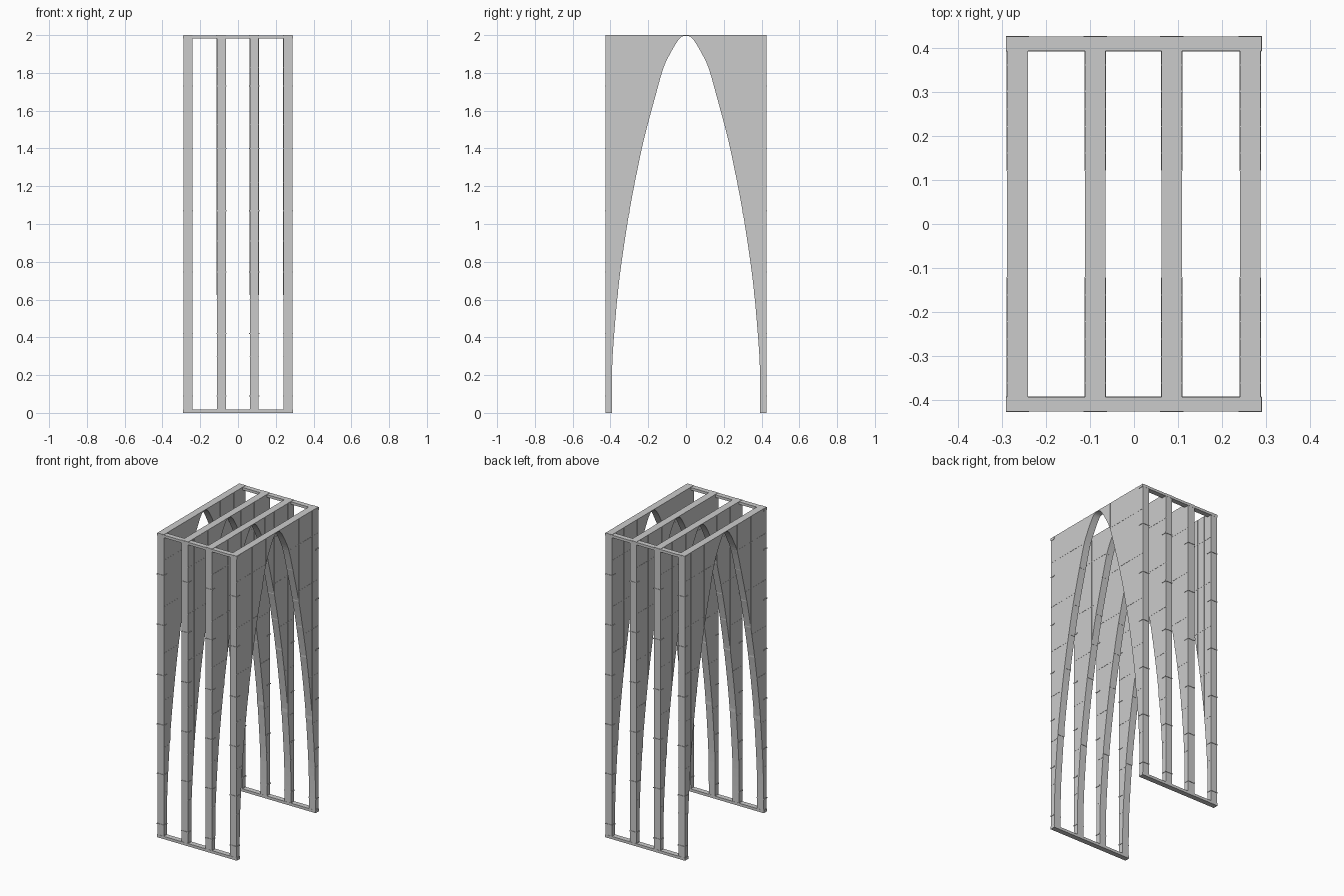
import bpy, bmesh
from mathutils import Vector

if "Cube" in bpy.data.objects:
    bpy.data.objects.remove(bpy.data.objects["Cube"])

RIB_X = (-0.265, -0.088, 0.086, 0.264)
W, DEPTH, H = 0.047, 0.425, 2.0
# half arch: (y, z) from crown to foot
ARCH = [(0, 1.996), (0.025, 1.99), (0.05, 1.96), (0.085, 1.90), (0.12, 1.825),
        (0.16, 1.685), (0.22, 1.46), (0.26, 1.275), (0.30, 1.065),
        (0.335, 0.84), (0.36, 0.645), (0.38, 0.42), (0.391, 0.24), (0.393, 0)]


def smooth(pts, n=4):
    # Catmull-Rom through the arch points
    p = [Vector(q) for q in pts]
    p = [Vector((-p[1].x, p[1].y))] + p + [p[-1] * 2 - p[-2]]
    out = []
    for a, b, c, d in zip(p, p[1:], p[2:], p[3:]):
        for k in range(n):
            t = k / n
            out.append(0.5 * (2 * b + (c - a) * t + (2 * a - 5 * b + 4 * c - d) * t * t
                              + (3 * b - a - 3 * c + d) * t ** 3))
    return out + [p[-2]]


CURVE = smooth(ARCH)


def arch_z(y):
    for a, b in zip(CURVE, CURVE[1:]):
        if a.x <= y <= b.x:
            return a.y + (b.y - a.y) * (y - a.x) / max(b.x - a.x, 1e-9)
    return 0.0


def arch_y(z):
    for a, b in zip(CURVE, CURVE[1:]):
        if b.y <= z <= a.y:
            return a.x + (b.x - a.x) * (a.y - z) / max(a.y - b.y, 1e-9)
    return 0.0


def finish(name, bm):
    bmesh.ops.recalc_face_normals(bm, faces=bm.faces)
    me = bpy.data.meshes.new(name)
    bm.to_mesh(me)
    bm.free()
    ob = bpy.data.objects.new(name, me)
    bpy.context.collection.objects.link(ob)
    return ob


def add_box(bm, x0, x1, y0, y1, z0, z1):
    vs = bmesh.ops.create_cube(bm, size=1)['verts']
    for v in vs:
        v.co = ((x0 + x1) / 2 + v.co.x * (x1 - x0),
                (y0 + y1) / 2 + v.co.y * (y1 - y0),
                (z0 + z1) / 2 + v.co.z * (z1 - z0))


def add_pair(bm, x0, x1, y0, y1, z0, z1):
    add_box(bm, x0, x1, y0, y1, z0, z1)
    add_box(bm, x0, x1, -y1, -y0, z0, z1)


for i, x in enumerate(RIB_X):
    # arched panel rib
    bm = bmesh.new()
    outline = [(p.x, p.y) for p in CURVE] + [(DEPTH, 0), (DEPTH, H), (-DEPTH, H), (-DEPTH, 0)]
    outline += [(-p.x, p.y) for p in reversed(CURVE[1:])]
    face = bm.faces.new([bm.verts.new((x - W / 2, y, z)) for y, z in outline])
    ext = bmesh.ops.extrude_face_region(bm, geom=[face])
    bmesh.ops.translate(bm, vec=(W, 0, 0),
                        verts=[g for g in ext['geom'] if isinstance(g, bmesh.types.BMVert)])
    finish(f"arch_rib_{i + 1}", bm)

    # thin raised panel seams
    bm = bmesh.new()
    hw = W / 2 + 0.001
    for y in (0.12, 0.16, 0.22, 0.26, 0.30, 0.36):
        add_pair(bm, x - hw, x + hw, y, y + 0.003, arch_z(y + 0.003) + 0.008, H)
    for z in (0.02, 0.30, 0.60, 0.91, 1.22, 1.525, 1.83):
        add_pair(bm, x - hw, x + hw, arch_y(z) + 0.002, DEPTH, z - 0.0015, z + 0.0015)
    finish(f"panel_seams_{i + 1}", bm)

    # collars around the outer posts
    bm = bmesh.new()
    hw = W / 2 + 0.003
    for z in (0.09, 0.42, 0.745, 1.07, 1.40, 1.73):
        add_pair(bm, x - hw, x + hw, 0.393, DEPTH + 0.003, z - 0.003, z + 0.003)
    finish(f"post_collars_{i + 1}", bm)

# cross beams at head and foot
for name, y0, y1, z0, z1 in (("top_beams", 0.393, 0.426, 1.981, 1.998),
                             ("base_beams", 0.392, 0.426, 0.0, 0.018)):
    bm = bmesh.new()
    add_pair(bm, -0.291, 0.29, y0, y1, z0, z1)
    finish(name, bm)
